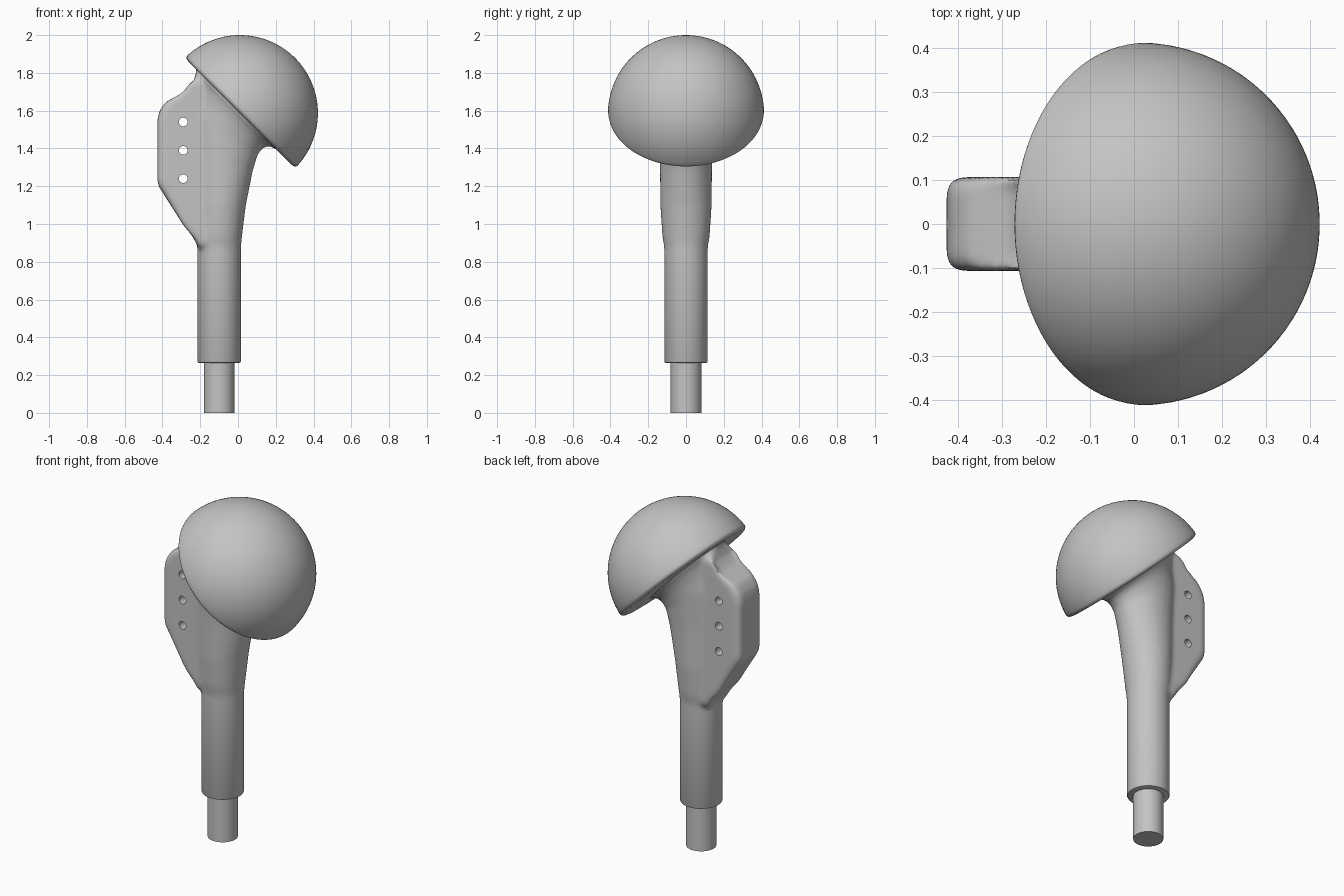
import bpy, bmesh, math
from mathutils import Vector, Matrix

cube = bpy.data.objects.get("Cube")
if cube:
    bpy.data.objects.remove(cube, do_unlink=True)

metal = bpy.data.materials.new("brushed grey metal")
GREY = (0.55, 0.55, 0.55, 1)
metal.diffuse_color = GREY
metal.use_nodes = True
metal.node_tree.nodes["Principled BSDF"].inputs["Base Color"].default_value = GREY

STEM_X = -0.1
STEM_R = 0.115


def add_object(name, bm):
    bmesh.ops.recalc_face_normals(bm, faces=bm.faces)
    mesh = bpy.data.meshes.new(name)
    bm.to_mesh(mesh)
    bm.free()
    mesh.materials.append(metal)
    obj = bpy.data.objects.new(name, mesh)
    bpy.context.collection.objects.link(obj)
    return obj


def smooth(obj, degrees=35):
    bpy.ops.object.select_all(action='DESELECT')
    obj.select_set(True)
    bpy.context.view_layer.objects.active = obj
    bpy.ops.object.shade_smooth_by_angle(angle=math.radians(degrees))


def loft(bm, rings):
    """Skin a list of point rings and cap both ends."""
    rows = [[bm.verts.new(p) for p in ring] for ring in rings]
    n = len(rows[0])
    for a, b in zip(rows, rows[1:]):
        for i in range(n):
            bm.faces.new((a[i], a[(i + 1) % n], b[(i + 1) % n], b[i]))
    bm.faces.new(rows[0])
    bm.faces.new(rows[-1])


def ellipse(right, left, half_depth, n=64):
    """Ring between two points of the xz plane, half_depth deep in y."""
    r, l = Vector((right[0], 0, right[1])), Vector((left[0], 0, left[1]))
    mid, arm = (r + l) / 2, (r - l) / 2
    y = Vector((0, half_depth, 0))
    angles = [math.tau * i / n for i in range(n)]
    return [mid + arm * math.cos(a) + y * math.sin(a) for a in angles]


def lathe(name, profile, matrix, n=64):
    """Revolve (radius, height) points about local z."""
    bm = bmesh.new()
    loft(bm, [[(r * math.cos(math.tau * i / n), r * math.sin(math.tau * i / n), h)
               for i in range(n)] for r, h in profile])
    bm.transform(matrix)
    obj = add_object(name, bm)
    smooth(obj)
    return obj


# Stem tip and sleeve
stem_place = Matrix.Translation((STEM_X, 0, 0))
lathe("stem_tip", [(0.081, 0), (0.081, 0.3)], stem_place)
lathe("stem_sleeve", [(0.107, 0.265), (0.112, 0.267), (STEM_R, 0.273),
                      (STEM_R, 0.88)], stem_place)

# Domed head, tilted halfway between up and the model's left
R = 0.413
dome = [(0.375, 0), (0.392, 0.001), (0.404, 0.005), (0.411, 0.013), (0.4125, 0.022)]
dome += [(R * math.cos(a), R * math.sin(a))
         for a in [math.radians(3 + 86.5 * i / 32) for i in range(1, 33)]]
lathe("head_dome", dome, Matrix.Translation((0.01, 0, 1.587))
      @ Matrix.Rotation(math.radians(45), 4, 'Y'), 96)

# Body core: round sections leaning gradually into the neck
bm = bmesh.new()
loft(bm, [ellipse(*section) for section in (
    ((0.015, 0.82), (-0.215, 0.82), STEM_R),
    ((0.016, 0.88), (-0.216, 0.88), 0.116),
    ((0.022, 0.94), (-0.222, 0.94), 0.126),
    ((0.042, 1.10), (-0.23, 1.10), 0.136),
    ((0.078, 1.28), (-0.24, 1.36), 0.138),
    ((0.105, 1.37), (-0.25, 1.60), 0.145),
    ((0.135, 1.405), (-0.225, 1.70), 0.155),
    ((0.17, 1.413), (-0.215, 1.77), 0.17),
    ((0.21, 1.39), (-0.225, 1.83), 0.19),
    ((0.23, 1.41), (-0.205, 1.85), 0.19))])

# Side fin: outline extruded in y with rounded rim
outline = [(-0.205, 0.87), (-0.245, 0.94), (-0.29, 0.995), (-0.42, 1.20),
           (-0.427, 1.23), (-0.427, 1.55), (-0.415, 1.60), (-0.385, 1.645),
           (-0.335, 1.672), (-0.28, 1.70), (-0.24, 1.745), (-0.225, 1.79),
           (-0.12, 1.74), (0.04, 1.58), (0.02, 1.30), (-0.05, 0.90)]
fin = bmesh.new()
loft(fin, [[(x, y, z) for x, z in outline] for y in (-0.107, 0.107)])
rim = [e for e in fin.edges if abs(e.verts[0].co.y - e.verts[1].co.y) < 0.01]
bmesh.ops.bevel(fin, geom=rim, offset=0.042, segments=5, profile=0.5,
                affect='EDGES', clamp_overlap=True)
bmesh.ops.recalc_face_normals(fin, faces=fin.faces)
fin_mesh = bpy.data.meshes.new("fin_shape")
fin.to_mesh(fin_mesh)
fin.free()
bm.from_mesh(fin_mesh)
bpy.data.meshes.remove(fin_mesh)
body = add_object("body_with_fin", bm)

# Melt core and fin together into one softly blended form
remesh = body.modifiers.new("blend", 'REMESH')
remesh.mode = 'VOXEL'
remesh.voxel_size = 0.011
relax = body.modifiers.new("relax", 'SMOOTH')
relax.factor = 0.5
relax.iterations = 12

# Three holes through the fin
drill = bmesh.new()
for z in (1.24, 1.39, 1.54):
    bmesh.ops.create_cone(drill, cap_ends=True, segments=24, radius1=0.023,
                          radius2=0.023, depth=0.6,
                          matrix=Matrix.Translation((-0.29, 0, z))
                          @ Matrix.Rotation(math.radians(90), 4, 'X'))
cutter = add_object("hole_cutter", drill)
cutter.hide_render = True
cut = body.modifiers.new("holes", 'BOOLEAN')
cut.operation = 'DIFFERENCE'
cut.solver = 'EXACT'
cut.object = cutter

# Bake the modifiers and drop the cutter
graph = bpy.context.evaluated_depsgraph_get()
body.data = bpy.data.meshes.new_from_object(body.evaluated_get(graph))
body.modifiers.clear()
bpy.data.objects.remove(cutter, do_unlink=True)
body.data.materials.clear()
body.data.materials.append(metal)
for face in body.data.polygons:
    face.material_index = 0
smooth(body, 45)
